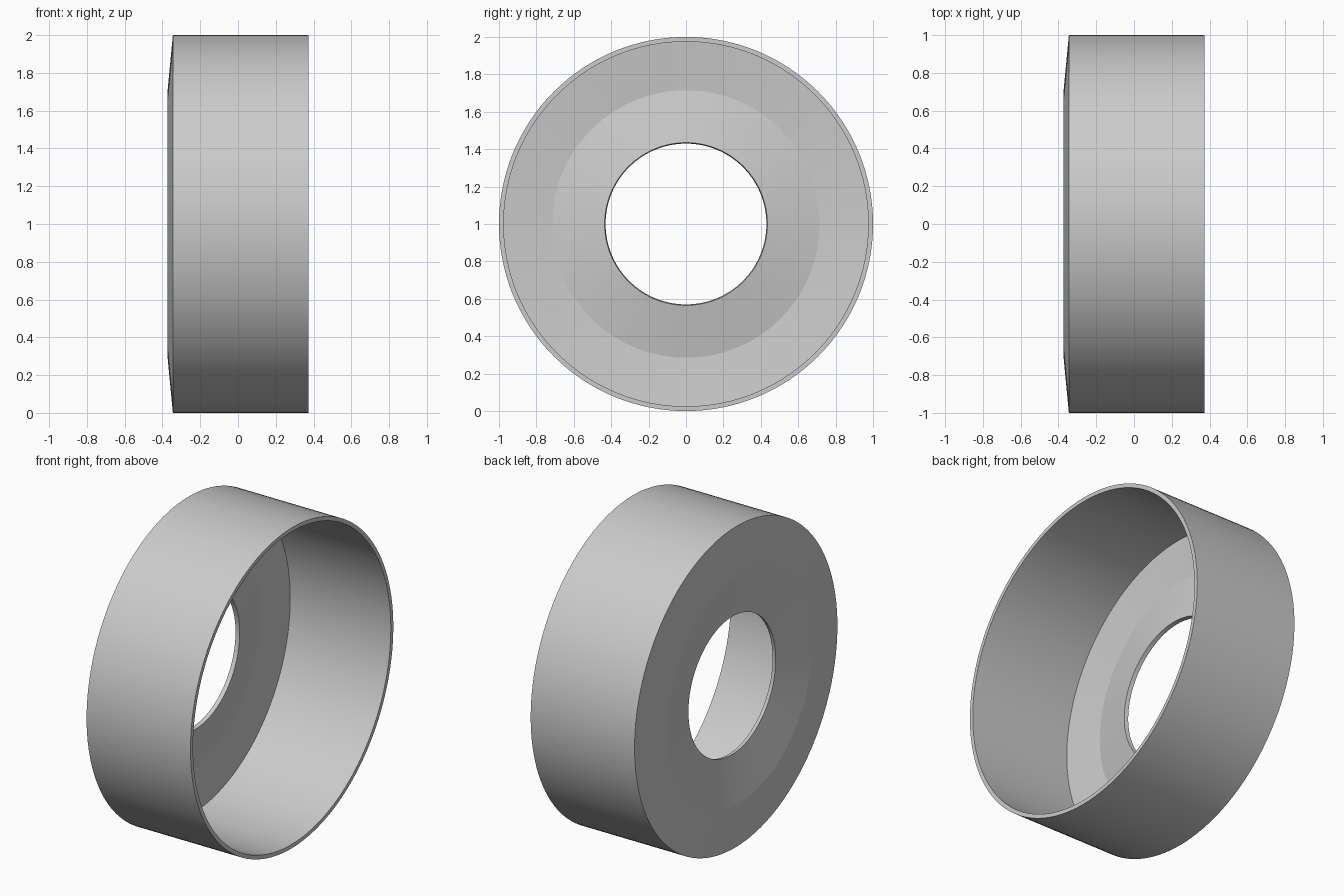
import bpy, bmesh, math

if "Cube" in bpy.data.objects:
    bpy.data.objects.remove(bpy.data.objects["Cube"])

# Closed wall cross-section as (x, radius), revolved about the x axis
profile = [
    (0.372, 1.0), (-0.345, 1.0), (-0.372, 0.715), (-0.318, 0.43),      # outside
    (-0.293, 0.435), (-0.347, 0.715), (-0.322, 0.975), (0.372, 0.975),  # inside
]

bm = bmesh.new()
verts = [bm.verts.new((x, 0, 1 + r)) for x, r in profile]
edges = [bm.edges.new((verts[i], verts[(i + 1) % len(verts)])) for i in range(len(verts))]
bmesh.ops.spin(bm, geom=verts + edges, cent=(0, 0, 1), axis=(1, 0, 0),
               angle=math.tau, steps=128, use_duplicate=False)
bmesh.ops.remove_doubles(bm, verts=bm.verts, dist=1e-4)
bmesh.ops.recalc_face_normals(bm, faces=bm.faces)

# Hollow cup with a dished end and a central hole
mesh = bpy.data.meshes.new("ring_cup")
bm.to_mesh(mesh)
bm.free()
cup = bpy.data.objects.new("ring_cup", mesh)
bpy.context.collection.objects.link(cup)
bpy.context.view_layer.objects.active = cup
cup.select_set(True)
bpy.ops.object.shade_smooth_by_angle(angle=math.radians(10))
